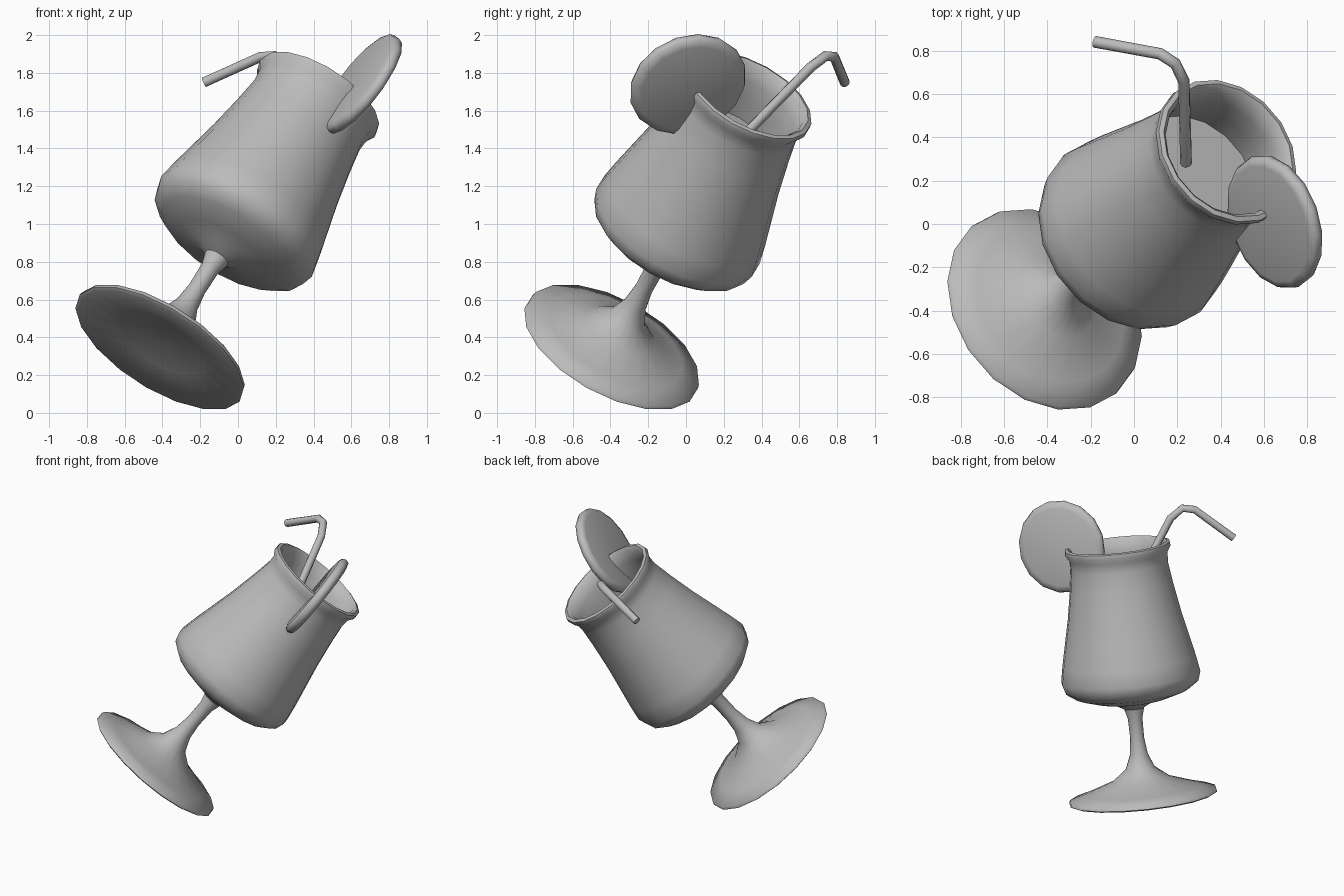
import bpy, bmesh, math
from mathutils import Vector, Matrix

cube = bpy.data.objects.get("Cube")
if cube:
    bpy.data.objects.remove(cube, do_unlink=True)

GREY = (0.5, 0.5, 0.5, 1)
mat = bpy.data.materials.new("plain grey")
mat.use_nodes = True
mat.diffuse_color = GREY
mat.node_tree.nodes["Principled BSDF"].inputs["Base Color"].default_value = GREY

# Leaning frame shared by the glass parts
FOOT = Vector((-0.42, -0.40, 0.335))
AXIS = Vector((0.485, 0.42, 0.767)).normalized()


def frame(origin, axis):
    return Matrix.Translation(origin) @ axis.to_track_quat('Z', 'Y').to_matrix().to_4x4()


def finish(name, bm, matrix, angle):
    bmesh.ops.recalc_face_normals(bm, faces=bm.faces)
    me = bpy.data.meshes.new(name)
    bm.to_mesh(me)
    bm.free()
    me.materials.append(mat)
    ob = bpy.data.objects.new(name, me)
    bpy.context.collection.objects.link(ob)
    ob.matrix_world = matrix
    bpy.ops.object.select_all(action='DESELECT')
    ob.select_set(True)
    bpy.context.view_layer.objects.active = ob
    bpy.ops.object.shade_smooth_by_angle(angle=math.radians(angle))
    return ob


def lathe(name, profile, matrix, sides=18, angle=60):
    """Spin a (radius, height) profile about local z."""
    bm = bmesh.new()
    verts = [bm.verts.new((r, 0, h)) for r, h in profile]
    edges = [bm.edges.new(pair) for pair in zip(verts, verts[1:])]
    bmesh.ops.spin(bm, geom=verts + edges, cent=(0, 0, 0), axis=(0, 0, 1),
                   angle=math.tau, steps=sides, use_duplicate=False)
    bmesh.ops.remove_doubles(bm, verts=bm.verts, dist=0.0005)
    return finish(name, bm, matrix, angle)


glass = frame(FOOT, AXIS)

# Foot and stem, hollowed a little underneath
lathe("foot_and_stem", [
    (0, 0.06), (0.25, 0.035), (0.49, 0), (0.51, 0.01), (0.505, 0.03),
    (0.39, 0.065), (0.2, 0.135), (0.1, 0.215), (0.062, 0.31),
    (0.048, 0.42), (0.05, 0.56), (0.075, 0.65), (0, 0.68)], glass)

# Bowl: outside wall, rounded lip, inside wall
lathe("bowl", [
    (0, 0.62), (0.06, 0.625), (0.13, 0.665), (0.25, 0.69), (0.39, 0.735),
    (0.46, 0.785), (0.48, 0.85), (0.46, 0.96), (0.425, 1.12), (0.39, 1.28),
    (0.355, 1.48), (0.335, 1.62), (0.34, 1.69), (0.365, 1.73),
    (0.362, 1.755), (0.34, 1.762), (0.318, 1.74), (0.305, 1.66),
    (0.315, 1.55), (0.335, 1.42)], glass)

# Drink surface
lathe("drink", [(0, 1.42), (0.34, 1.42)], glass)

# Fruit slice standing on the rim
slice_axis = Vector((0.76, 0.27, -0.59)).normalized()
lathe("fruit_slice", [
    (0, -0.015), (0.28, -0.035), (0.31, -0.025), (0.32, 0),
    (0.31, 0.025), (0.27, 0.037), (0, 0.042)],
    frame(Vector((0.65, 0.01, 1.74)), slice_axis), sides=16)

# Bent straw: a round tube along a path
path = [Vector(p) for p in ((-0.18, 0.84, 1.75), (0.12, 0.785, 1.885),
                            (0.19, 0.74, 1.89), (0.23, 0.66, 1.83),
                            (0.24, 0.28, 1.44))]
bm = bmesh.new()
rings = []
for i, p in enumerate(path):
    ahead = path[min(i + 1, len(path) - 1)] - p
    behind = p - path[max(i - 1, 0)]
    along = (ahead.normalized() + behind.normalized()).normalized()
    turn = along.to_track_quat('Z', 'Y')
    rings.append([bm.verts.new(p + turn @ Vector(
        (0.027 * math.cos(a), 0.027 * math.sin(a), 0)))
        for a in (math.tau * k / 10 for k in range(10))])
# Match each ring to the one before so the tube does not twist
for i in range(1, len(rings)):
    step = (path[i] - path[i - 1])
    prev, ring = rings[i - 1], rings[i]
    best = min(range(10), key=lambda k: sum(
        (ring[(j + k) % 10].co - prev[j].co - step).length for j in range(10)))
    rings[i] = ring[best:] + ring[:best]
for a, b in zip(rings, rings[1:]):
    for k in range(10):
        m = (k + 1) % 10
        bm.faces.new((a[k], a[m], b[m], b[k]))
bm.faces.new(rings[0])
bm.faces.new(rings[-1])
finish("straw", bm, Matrix.Identity(4), 50)
